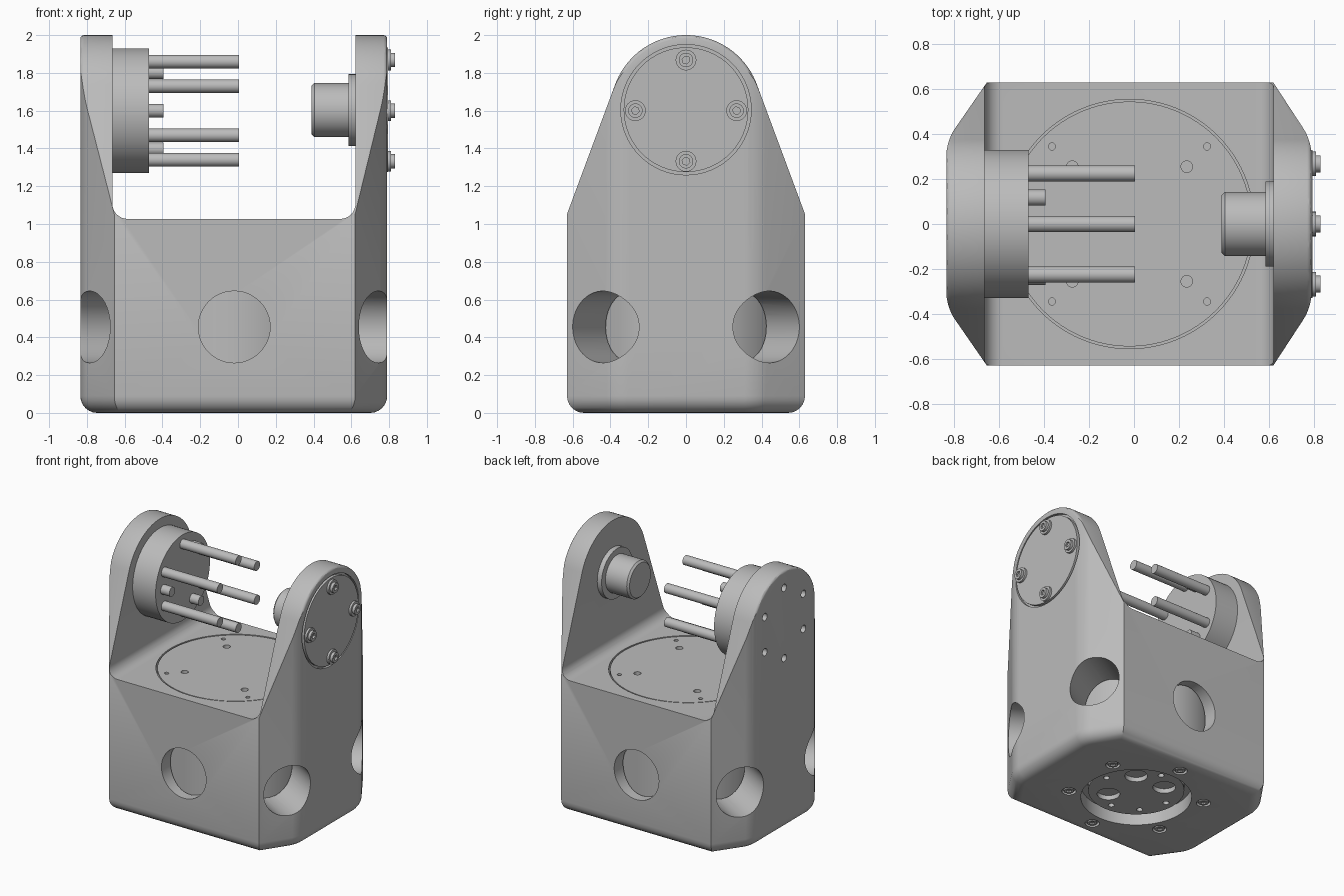
import bpy, bmesh
from math import sin, cos, pi, radians
from mathutils import Vector

cube = bpy.data.objects.get("Cube")
if cube:
    bpy.data.objects.remove(cube, do_unlink=True)

grey = bpy.data.materials.new("machined_grey")
grey.use_nodes = True
grey.diffuse_color = (0.5, 0.5, 0.5, 1)
grey.node_tree.nodes["Principled BSDF"].inputs["Base Color"].default_value = (0.5, 0.5, 0.5, 1)

CX = -0.02            # vertical axis of the housing
HUB = 1.6             # height of the arm pivot
X, Y, Z = Vector((1, 0, 0)), Vector((0, 1, 0)), Vector((0, 0, 1))


def finish(name, bm):
    bmesh.ops.recalc_face_normals(bm, faces=bm.faces)
    mesh = bpy.data.meshes.new(name)
    bm.to_mesh(mesh)
    bm.free()
    mesh.materials.append(grey)
    obj = bpy.data.objects.new(name, mesh)
    bpy.context.collection.objects.link(obj)
    return obj


def prism(bm, points, offset):
    """Extrude a closed outline along offset."""
    face = bm.faces.new([bm.verts.new(p) for p in points])
    new = bmesh.ops.extrude_face_region(bm, geom=[face])["geom"]
    bmesh.ops.translate(bm, vec=offset, verts=[v for v in new if isinstance(v, bmesh.types.BMVert)])


def rod(bm, start, axis, length, r, sides=32):
    """Add a cylinder from start along axis."""
    u = axis.orthogonal().normalized()
    w = axis.cross(u).normalized()
    ring = [Vector(start) + r * (cos(a) * u + sin(a) * w)
            for a in (2 * pi * i / sides for i in range(sides))]
    prism(bm, ring, axis.normalized() * length)


def rods(name, specs, sides=32):
    bm = bmesh.new()
    for start, axis, length, r in specs:
        rod(bm, start, axis, length, r, sides)
    return finish(name, bm)


def boolean(target, tool, operation="DIFFERENCE"):
    tool.hide_render = True
    mod = target.modifiers.new("cut", "BOOLEAN")
    mod.operation, mod.solver, mod.object = operation, "EXACT", tool
    bpy.context.view_layer.objects.active = target
    bpy.ops.object.modifier_apply(modifier=mod.name)
    bpy.data.objects.remove(tool, do_unlink=True)


def hub_ring(x, radius, degrees):
    return [(x, radius * cos(radians(d)), HUB + radius * sin(radians(d))) for d in degrees]


def arc(cx, cy, r, a0, a1, n):
    return [(cx + r * cos(radians(a0 + (a1 - a0) * i / n)),
             cy + r * sin(radians(a0 + (a1 - a0) * i / n))) for i in range(n + 1)]


# Housing: chamfered plan, softened outer corners and rounded base
bm = bmesh.new()
plan = [(0.62, 0.63), (-0.655, 0.63), (-0.835, 0.37), (-0.835, -0.37),
        (-0.655, -0.63), (0.62, -0.63), (0.79, -0.37), (0.79, 0.37)]
prism(bm, [(x, y, 0) for x, y in plan], Z * 2.2)
corners = [e for e in bm.edges if abs(e.verts[0].co.z - e.verts[1].co.z) > 1
           and abs(e.verts[0].co.y) < 0.5]
bmesh.ops.bevel(bm, geom=corners, offset=0.06, segments=5, affect="EDGES", profile=0.5)
base = [e for e in bm.edges if all(v.co.z < 0.01 for v in e.verts)]
bmesh.ops.bevel(bm, geom=base, offset=0.09, segments=6, affect="EDGES", profile=0.5)
housing = finish("housing_with_arms", bm)

# Side silhouette: tapering to round arm ends with a softened outer rim
bm = bmesh.new()
side = [(-0.7, -0.2), (0.7, -0.2), (0.7, 1.05), (0.631, 1.05)]
side += arc(0, HUB, 0.4, 20.3, 159.7, 40) + [(-0.631, 1.05), (-0.7, 1.05)]
prism(bm, [(-0.8355, y, z) for y, z in side], X * 1.626)
rims = [e for e in bm.edges if abs(e.verts[0].co.x - e.verts[1].co.x) < 0.01]
bmesh.ops.bevel(bm, geom=rims, offset=0.02, segments=3, affect="EDGES", profile=0.5)
boolean(housing, finish("silhouette", bm), "INTERSECT")

# Gap between the arms, with filleted floor corners
bm = bmesh.new()
gap = [(0.622, 2.5), (-0.665, 2.5)] + arc(-0.585, 1.107, 0.08, 180, 270, 8) \
    + arc(0.542, 1.107, 0.08, 270, 360, 8)
prism(bm, [(x, -1, z) for x, z in gap], Y * 2)
boolean(housing, finish("arm_gap", bm))

# Bore, base opening, port holes, cover recess and fixing holes
boolean(housing, rods("bore", [((CX, 0, 0.1), Z, 1, 0.555)], 96))
boolean(housing, rods("opening", [((CX, 0, -0.1), Z, 0.25, 0.386)], 64))
ports = []
for i in range(6):
    d = Vector((cos(radians(30 + 60 * i)), sin(radians(30 + 60 * i)), 0))
    ports.append((Vector((CX, 0, 0.455)) + d * 0.48, d, 0.8, 0.19))
boolean(housing, rods("ports", ports, 48))
boolean(housing, rods("cover_recess", [((0.77, 0, HUB + 0.005), X, 0.1, 0.345)], 64))
hexagon = range(30, 390, 60)
boolean(housing, rods("arm_holes", [(p, X, 0.1, 0.028) for p in hub_ring(-0.9, 0.27, hexagon)], 16))
base_ring = [(CX + 0.476 * cos(radians(a)), 0.476 * sin(radians(a))) for a in hexagon]
boolean(housing, rods("base_holes", [((x, y, -0.1), Z, 0.13, 0.05) for x, y in base_ring], 24))

# Inner drum with its top plate holes
drum = rods("inner_drum", [((CX, 0, 0.1), Z, 0.925, 0.545)], 96)
holes = []
for sx in (-1, 1):
    for sy in (-1, 1):
        holes.append(((CX + sx * 0.345, sy * 0.345, 0.98), Z, 0.1, 0.016))
        holes.append(((CX + sx * 0.255, sy * 0.255, 0.98), Z, 0.1, 0.026))
boolean(drum, rods("drum_holes", holes, 16))

# Output disc under the drum
disc = rods("base_output_disc", [((CX, 0, 0.055), Z, 0.045, 0.335)], 64)
pockets = [((CX + 0.2 * cos(radians(a)), 0.2 * sin(radians(a)), 0), Z, 0.09, 0.08)
           for a in (50, 128, -55)]
boolean(disc, rods("pockets", pockets, 32))
small = [((CX + 0.27 * cos(radians(a)), 0.27 * sin(radians(a)), 0), Z, 0.08, 0.022)
         for a in (0, 90, 180, 225, 270)]
boolean(disc, rods("disc_holes", small, 16))


def screws(name, places, axis, flange_r, flange_h, head_r, head_h):
    """Socket screws: flange, head and a hexagonal socket."""
    obj = rods(name, [(p, axis, flange_h, flange_r) for p in places], 24)
    heads = rods("heads", [(p, axis, flange_h + head_h, head_r) for p in places], 24)
    boolean(obj, heads, "UNION")
    tops = [Vector(p) + axis * (flange_h + head_h * 0.3) for p in places]
    boolean(obj, rods("sockets", [(p, axis, 0.1, head_r * 0.55) for p in tops], 6))


screws("base_screws", [(x, y, 0.03) for x, y in base_ring], -Z, 0.046, 0.012, 0.034, 0.016)

# Right arm: cover plate, screws and pivot boss
rods("cover_plate", [((0.77, 0, HUB + 0.005), X, 0.024, 0.33)], 64)
screws("cover_screws", hub_ring(0.79, 0.268, range(0, 360, 90)), X, 0.055, 0.02, 0.038, 0.021)
rods("boss_flange", [((0.585, 0, HUB + 0.003), X, 0.04, 0.19)], 48)
bm = bmesh.new()
rod(bm, (0.39, 0, HUB + 0.003), X, 0.2, 0.143, 48)
tip = [e for e in bm.edges if all(v.co.x < 0.4 for v in e.verts)]
bmesh.ops.bevel(bm, geom=tip, offset=0.014, segments=1, affect="EDGES")
finish("pivot_boss", bm)

# Left arm: hub disc with long and short pins
rods("hub_disc", [((-0.67, 0, HUB), X, 0.2, 0.33)], 64)
rods("long_pins", [(p, X, 0.485, 0.036) for p in hub_ring(-0.48, 0.26, hexagon)], 24)
rods("short_pins", [(p, X, 0.085, 0.036) for p in hub_ring(-0.48, 0.235, (60, 180, 300))], 24)

# Smooth curved surfaces, keep machined edges sharp
for obj in bpy.context.scene.objects:
    if obj.type == "MESH" and grey.name in obj.data.materials:
        bpy.ops.object.select_all(action="DESELECT")
        obj.select_set(True)
        bpy.context.view_layer.objects.active = obj
        bpy.ops.object.shade_smooth_by_angle(angle=radians(30))
